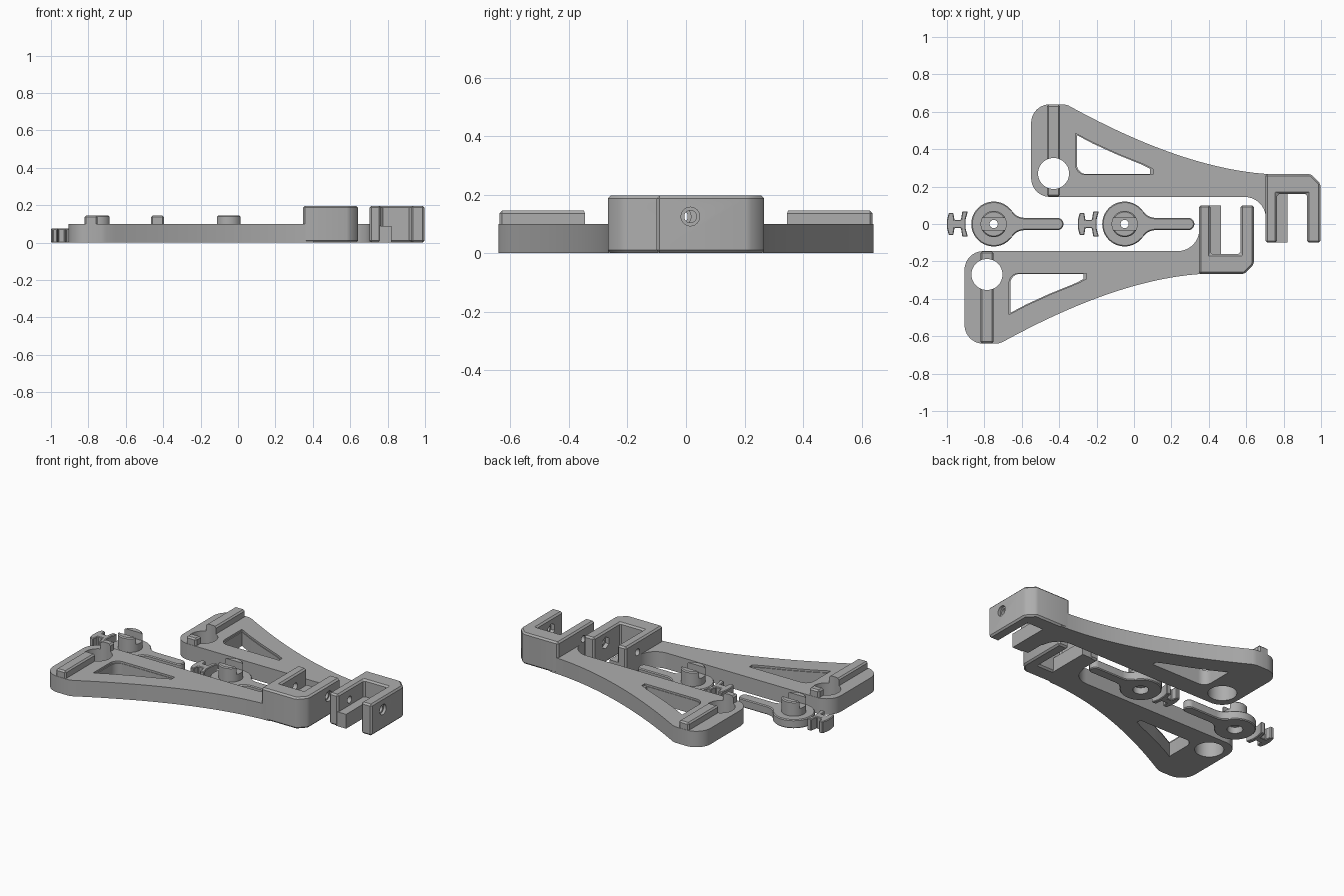
import bpy
import bmesh
from math import sin, cos, pi, radians, atan2, sqrt
from mathutils import Matrix, Vector

cube = bpy.data.objects.get("Cube")
if cube:
    bpy.data.objects.remove(cube)

grey = bpy.data.materials.new("plain_grey")
grey.use_nodes = True
grey.diffuse_color = (0.42, 0.42, 0.42, 1)
grey.node_tree.nodes["Principled BSDF"].inputs["Base Color"].default_value = (0.42, 0.42, 0.42, 1)


def arc(cx, cy, r, a0, a1, n=10):
    """Points on an arc, angles in degrees."""
    angles = [radians(a0 + (a1 - a0) * i / n) for i in range(n + 1)]
    return [(cx + r * cos(a), cy + r * sin(a)) for a in angles]


def prism(name, pts, z0, z1):
    bm = bmesh.new()
    low = bm.faces.new([bm.verts.new((x, y, z0)) for x, y in pts])
    ext = bmesh.ops.extrude_face_region(bm, geom=[low], use_keep_orig=True)
    top = [v for v in ext["geom"] if isinstance(v, bmesh.types.BMVert)]
    bmesh.ops.translate(bm, verts=top, vec=(0, 0, z1 - z0))
    bmesh.ops.recalc_face_normals(bm, faces=bm.faces)
    mesh = bpy.data.meshes.new(name)
    bm.to_mesh(mesh)
    bm.free()
    mesh.materials.append(grey)
    ob = bpy.data.objects.new(name, mesh)
    bpy.context.collection.objects.link(ob)
    return ob


def box(name, x0, x1, y0, y1, z0, z1):
    return prism(name, [(x0, y0), (x1, y0), (x1, y1), (x0, y1)], z0, z1)


def disc(name, x, y, r, z0, z1, n=48):
    return prism(name, arc(x, y, r, 0, 360 - 360 / n, n - 1), z0, z1)


def rod_x(name, x0, x1, y, z, r, n=24):
    """Cylinder lying along x."""
    ob = disc(name, 0, 0, r, x0, x1, n)
    ob.data.transform(Matrix.Translation((0, y, z)) @ Matrix.Rotation(pi / 2, 4, "Y"))
    return ob


def apply(ob, mod):
    bpy.context.view_layer.objects.active = ob
    bpy.ops.object.modifier_apply(modifier=mod.name)


def cut(ob, cutter):
    mod = ob.modifiers.new("cut", "BOOLEAN")
    mod.operation = "DIFFERENCE"
    mod.solver = "EXACT"
    mod.object = cutter
    apply(ob, mod)
    bpy.data.objects.remove(cutter)


def bevel(ob, width):
    """Chamfer the sharp edges."""
    mod = ob.modifiers.new("chamfer", "BEVEL")
    mod.width = width
    mod.segments = 1
    mod.limit_method = "ANGLE"
    mod.angle_limit = radians(40)
    apply(ob, mod)


def grow(pts, k):
    cx = sum(p[0] for p in pts) / len(pts)
    cy = sum(p[1] for p in pts) / len(pts)
    return [(cx + (x - cx) * k, cy + (y - cy) * k) for x, y in pts]


def smooth(ob):
    bpy.ops.object.select_all(action="DESELECT")
    ob.select_set(True)
    bpy.context.view_layer.objects.active = ob
    bpy.ops.object.shade_smooth_by_angle(angle=radians(25))


def copy(ob, name, matrix, flip=False):
    mesh = ob.data.copy()
    mesh.transform(matrix)
    if flip:
        mesh.flip_normals()
    new = bpy.data.objects.new(name, mesh)
    bpy.context.collection.objects.link(new)


# Bracket plate: rounded wide end, concave outer edge, fillet into the clamp
start, ctrl, end = Vector((-0.35, 0.633)), Vector((0.29, 0.28)), Vector((0.76, 0.265))
sweep = []
for i in range(25):
    t = i / 24
    sweep.append(tuple(start * (1 - t) ** 2 + ctrl * 2 * t * (1 - t) + end * t * t))
outline = (arc(-0.45, 0.245, 0.1, 270, 180) + arc(-0.45, 0.54, 0.1, 180, 90)
           + [(-0.375, 0.64)] + sweep + [(0.76, 0.03)]
           + arc(0.59, 0.03, 0.115, 0, 90))
plate = prism("bracket_plate", outline, 0, 0.1)
cut(plate, disc("hole", -0.43, 0.27, 0.083, -0.1, 0.2))

# Triangular window with a chamfer at the rim
window = (arc(-0.255, 0.317, 0.05, 180, 270, 6) + [(0.085, 0.267), (0.085, 0.295)]
          + [(0.04, 0.318), (-0.1, 0.375), (-0.22, 0.43), (-0.305, 0.475)])
cut(plate, prism("window", window, -0.1, 0.2))
cut(plate, prism("window_rim", grow(window, 1.06), 0.088, 0.2))

# Rail on both sides of the round hole
rails = []
for name, y0, y1 in (("long_rail", 0.3, 0.638), ("short_rail", 0.147, 0.24)):
    rail = box(name, -0.465, -0.395, y0, y1, 0.09, 0.145)
    bevel(rail, 0.009)
    cut(rail, disc("hole", -0.43, 0.27, 0.083, 0, 0.2))
    rails.append(rail)

# U-shaped clamp with screw holes, a nut pocket and a low inner ledge
clamp = prism("clamp", [(0.703, -0.1), (0.765, -0.1), (0.765, 0.16), (0.925, 0.16),
                        (0.925, -0.1), (0.997, -0.1), (0.997, 0.215), (0.947, 0.267),
                        (0.703, 0.267)], 0, 0.197)
bevel(clamp, 0.01)
cut(clamp, rod_x("screw_hole", 0.6, 1.1, 0.015, 0.125, 0.021))
cut(clamp, rod_x("screw_sink", 0.98, 1.1, 0.015, 0.125, 0.032))
cut(clamp, rod_x("nut_pocket", 0.85, 0.95, 0.015, 0.125, 0.037, 6))
ledge = box("clamp_ledge", 0.75, 0.82, -0.098, 0.17, 0, 0.09)

# Second bracket mirrored front to back
mirror = Matrix.Translation((-0.356, 0, 0)) @ Matrix.Diagonal((1, -1, 1, 1))
for part in [plate, clamp, ledge] + rails:
    smooth(part)
    copy(part, "front_" + part.name, mirror, True)
    part.name = "back_" + part.name

# Lever: round head blending into a narrow handle
X = -0.75
R, W, F = 0.12, 0.033, 0.08
fy = W + F
fx = sqrt((R + F) ** 2 - fy ** 2)
a = atan2(fy, fx) * 180 / pi
shape = (arc(X, 0, R, a, 360 - a, 36) + arc(X + fx, -fy, F, 180 - a, 90, 8)
         + arc(X + 0.34, 0, W, -90, 90, 12) + arc(X + fx, fy, F, 270, 180 + a, 8))
lever = prism("lever", shape, 0, 0.055)
bevel(lever, 0.012)
boss = disc("lever_boss", X, 0, 0.07, 0.045, 0.145)
bevel(boss, 0.006)
cut(boss, box("slot", X - 0.1, X + 0.1, -0.032, 0.032, 0.1, 0.2))
for part in (lever, boss):
    cut(part, disc("pin_hole", X, 0, 0.022, -0.1, 0.3, 24))
cut(lever, disc("under_recess", X, 0, 0.045, -0.1, 0.04, 32))

# Clip: barbed head, thin neck and flared foot
half = [(-1, 0.022), (-0.99, 0.06), (-0.966, 0.06), (-0.96, 0.022), (-0.925, 0.022),
        (-0.918, 0.068), (-0.888, 0.068), (-0.9, 0.025)]
clip = prism("clip", half + [(x, -y) for x, y in reversed(half)], 0, 0.075)
bevel(clip, 0.004)

# Second lever set
for part in (lever, boss, clip):
    smooth(part)
    copy(part, "second_" + part.name, Matrix.Translation((0.7, 0, 0)))
